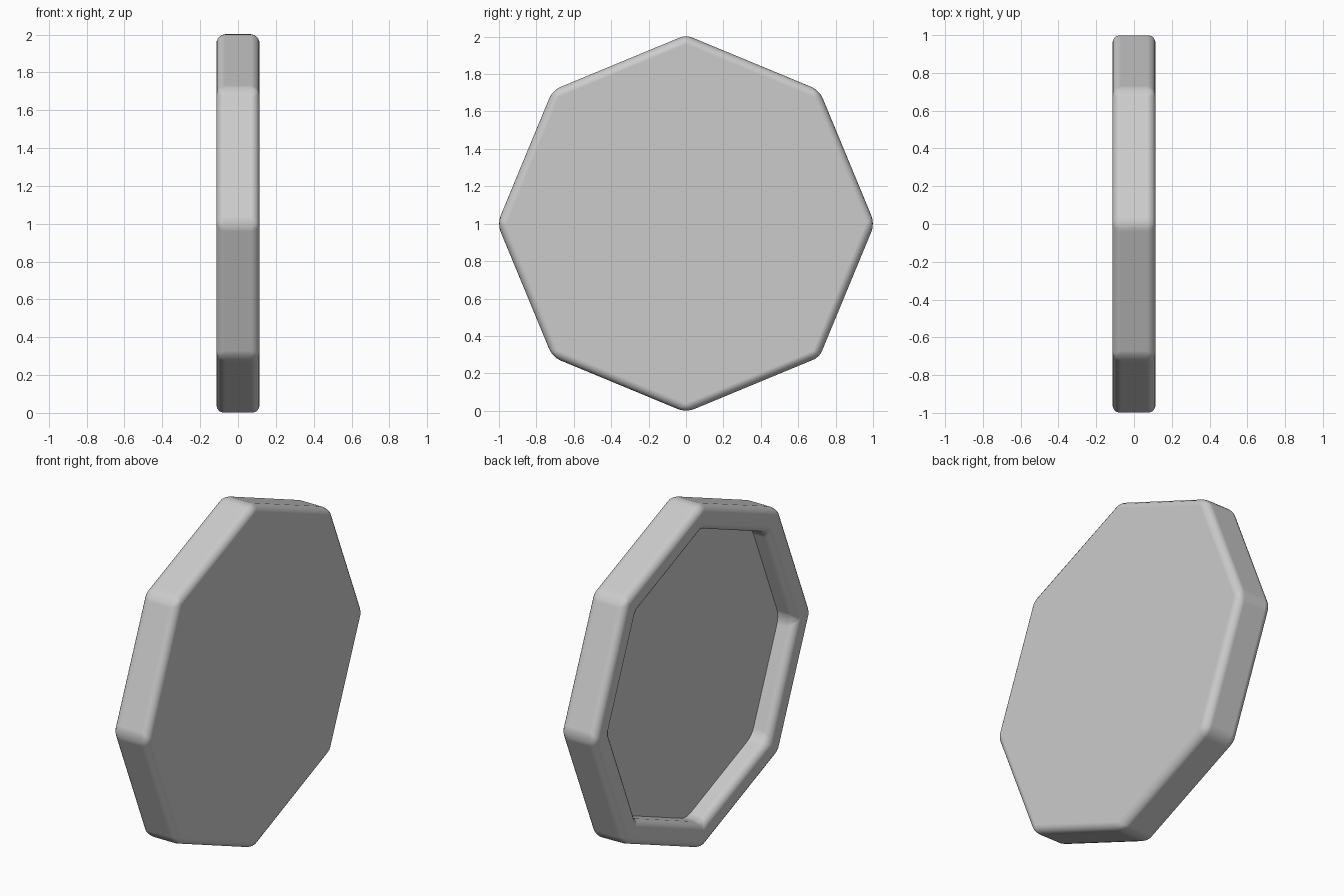
import bpy, bmesh
from math import sin, cos, pi

if "Cube" in bpy.data.objects:
    bpy.data.objects.remove(bpy.data.objects["Cube"])

R, HALF = 1.009, 0.114        # outer corner radius, half thickness
RECESS_R, FLOOR_X = 0.86, 0.0   # recess on the -x side


def octagon(bm, x, radius):
    return [bm.verts.new((x, radius * cos(i * pi / 4), 1 + radius * sin(i * pi / 4)))
            for i in range(8)]


# Octagonal dish: flat +x face, rim and sunken floor on the -x side
bm = bmesh.new()
rings = [octagon(bm, HALF, R), octagon(bm, -HALF, R),
         octagon(bm, -HALF, RECESS_R), octagon(bm, FLOOR_X, RECESS_R)]
for a, b in zip(rings, rings[1:]):
    for i in range(8):
        j = (i + 1) % 8
        bm.faces.new((a[i], a[j], b[j], b[i]))
bm.faces.new(rings[0])
floor = bm.faces.new(rings[-1])
bmesh.ops.recalc_face_normals(bm, faces=bm.faces)

# Every edge is rounded except the crisp one around the recess floor
weight = bm.edges.layers.float.new("bevel_weight_edge")
for e in bm.edges:
    e[weight] = 0.0 if (e in floor.edges[:] or e.calc_face_angle() < 0.1) else 1.0
    e.smooth = e not in floor.edges[:]
for f in bm.faces:
    f.smooth = True

mesh = bpy.data.meshes.new("octagonal_dish")
bm.to_mesh(mesh)
bm.free()
dish = bpy.data.objects.new("octagonal_dish", mesh)
bpy.context.collection.objects.link(dish)

bevel = dish.modifiers.new("rounded_edges", 'BEVEL')
bevel.width = 0.045
bevel.segments = 4
bevel.limit_method = 'WEIGHT'
bevel.harden_normals = True
